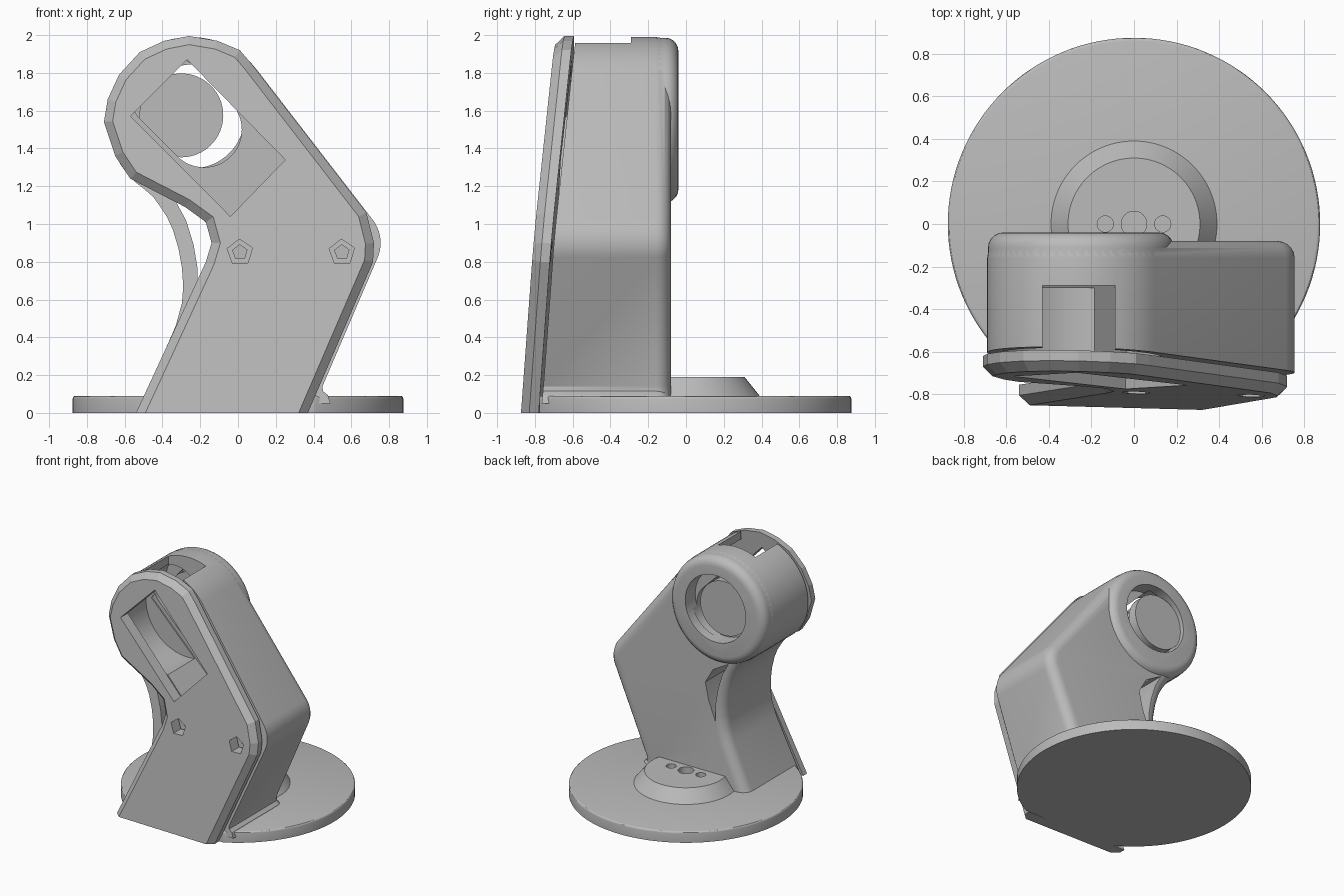
import bpy, bmesh, math
from mathutils import Vector

cube = bpy.data.objects.get("Cube")
if cube:
    bpy.data.objects.remove(cube, do_unlink=True)

grey = bpy.data.materials.new("plain grey")
grey.use_nodes = True
colour = (0.5, 0.5, 0.5, 1)
grey.diffuse_color = colour
grey.node_tree.nodes["Principled BSDF"].inputs["Base Color"].default_value = colour


def arc(cx, cz, r, a0, a1, n):
    """Points on an arc, angles in degrees."""
    angles = [math.radians(a0 + (a1 - a0) * i / n) for i in range(n + 1)]
    return [(cx + r * math.cos(a), cz + r * math.sin(a)) for a in angles]


def circle(cx, cz, r, n=64, turn=0):
    return arc(cx, cz, r, turn, turn + 360, n)[:-1]


def to_object(name, bm):
    bmesh.ops.recalc_face_normals(bm, faces=bm.faces)
    mesh = bpy.data.meshes.new(name)
    bm.to_mesh(mesh)
    bm.free()
    mesh.materials.append(grey)
    ob = bpy.data.objects.new(name, mesh)
    bpy.context.collection.objects.link(ob)
    return ob


def lean(x, z):
    """Slope of the front panel."""
    return 0.085 * z - 0.027 * x


def prism(name, pts, y0, y1, bevel=0, side=None, segs=1, sloped=None):
    """Extrude an xz outline along y, optionally rounding one cap's rim."""
    bm = bmesh.new()
    a = [bm.verts.new((x, y0, z)) for x, z in pts]
    b = [bm.verts.new((x, y1, z)) for x, z in pts]
    bm.faces.new(a)
    bm.faces.new(b[::-1])
    for i in range(len(pts)):
        j = (i + 1) % len(pts)
        bm.faces.new((a[i], b[i], b[j], a[j]))
    bmesh.ops.recalc_face_normals(bm, faces=bm.faces)
    if bevel:
        low = min(z for x, z in pts)
        rim = [e for e in bm.edges
               if all(abs(v.co.y - side) < 1e-4 for v in e.verts)
               and not all(abs(v.co.z - low) < 1e-4 for v in e.verts)]
        bmesh.ops.bevel(bm, geom=rim, offset=bevel, segments=segs,
                        profile=0.5, affect='EDGES', clamp_overlap=False)
    for v in bm.verts:
        if sloped == "all" or (sloped == "front" and v.co.y < y0 + 1e-3):
            v.co.y += lean(v.co.x, v.co.z)
    return to_object(name, bm)


def disc(name, x, y, z0, z1, r0, r1, n=96):
    """Upright cylinder or cone."""
    bm = bmesh.new()
    bmesh.ops.create_cone(bm, cap_ends=True, segments=n, radius1=r0,
                          radius2=r1, depth=z1 - z0)
    bmesh.ops.translate(bm, verts=bm.verts, vec=Vector((x, y, (z0 + z1) / 2)))
    return to_object(name, bm)


def boolean(ob, other, op='DIFFERENCE'):
    other.hide_render = True
    mod = ob.modifiers.new("cut", 'BOOLEAN')
    mod.object, mod.operation, mod.solver = other, op, 'EXACT'
    bpy.context.view_layer.objects.active = ob
    bpy.ops.object.modifier_apply(modifier=mod.name)
    bpy.data.objects.remove(other, do_unlink=True)


def smooth(ob):
    bpy.ops.object.select_all(action='DESELECT')
    ob.select_set(True)
    bpy.context.view_layer.objects.active = ob
    bpy.ops.object.shade_smooth_by_angle(angle=math.radians(30))


HEAD = (-0.25, 1.55)
window = [(-0.27, 1.87), (0.25, 1.34), (-0.04, 1.04), (-0.57, 1.57)]
screws = [(0.01, 0.85), (0.55, 0.85)]

# Arm housing: round head, bent elbow, curved strut on the inner side
outline = arc(*HEAD, 0.44, 37.7, 235, 36)
outline += [(-0.45, 1.145), (-0.41, 1.09), (-0.375, 1.035), (-0.345, 0.97),
            (-0.315, 0.87), (-0.297, 0.77), (-0.29, 0.67), (-0.297, 0.58),
            (-0.33, 0.46), (-0.51, 0.05), (0.49, 0.05), (0.475, 0.095),
            (0.45, 0.115), (0.447, 0.14)]
outline += arc(0.555, 0.9, 0.2, -23, 37.7, 12)
housing = prism("arm_housing", outline, -0.755, -0.08, 0.08, -0.08, 5, "front")
boolean(housing, prism("head_boss", circle(*HEAD, 0.436, 72), -0.4, -0.04,
                       0.07, -0.04, 5), 'UNION')

# Openings in the housing
gap = [(-0.33, 1.12), (-0.275, 1.02), (-0.235, 0.89), (-0.215, 0.77),
       (-0.212, 0.62), (-0.15, 0.78), (-0.12, 0.92), (-0.19, 1.04)]
mid = Vector((-0.16, 1.455))
pocket = [tuple(mid + (Vector(p) - mid) * 1.03) for p in window]
slot = arc(-0.18, 1.5, 0.2, -135, 45, 24) + arc(-0.37, 1.69, 0.2, 45, 225, 24)
for pts, y0, y1 in [(gap, -1, 0.1),
                    (circle(*HEAD, 0.38), -1, -0.3),
                    (pocket, -1, -0.29),
                    (slot, -0.4, -0.12),
                    (circle(-0.24, 1.57, 0.275), -0.17, 0.1),
                    ([(-0.43, 1.7), (-0.09, 1.7), (-0.09, 2.2), (-0.43, 2.2)],
                     -1, -0.29)]:
    boolean(housing, prism("cutter", pts, y0, y1))
for x, z in screws:
    boolean(housing, prism("cutter", circle(x, z, 0.04, 5, 20), -1, -0.45))
smooth(housing)

# Round plate set in the back opening
hub = prism("hub_plate", circle(-0.3, 1.575, 0.222), -0.15, -0.075)
smooth(hub)

# Sloped front cover with chamfered rim, window and screw holes
panel = [(-0.54, 0), (-0.17, 0.8), (-0.14, 0.9), (-0.17, 1.01), (-0.28, 1.09),
         (-0.57, 1.24), (-0.65, 1.36), (-0.71, 1.54), (-0.69, 1.66),
         (-0.63, 1.79), (-0.52, 1.91), (-0.39, 1.97), (-0.26, 1.995),
         (-0.11, 1.97), (0.01, 1.92), (0.07, 1.85), (0.68, 1.06),
         (0.72, 0.9), (0.715, 0.8), (0.37, 0)]
cover = prism("front_cover", panel, -0.865, -0.77, 0.045, -0.865, 1, "all")
boolean(cover, prism("cutter", window, -1, -0.3))
for x, z in screws:
    boolean(cover, prism("cutter", circle(x, z, 0.07, 5, 20), -1, -0.3))

# Base disc, cut flat behind the cover
base = disc("base_disc", 0, 0, 0, 0.09, 0.875, 0.875, 128)
bm = bmesh.new()
bm.from_mesh(base.data)
rim = [e for e in bm.edges if all(v.co.z > 0.08 for v in e.verts)]
bmesh.ops.bevel(bm, geom=rim, offset=0.015, segments=3, profile=0.5, affect='EDGES')
cut = bmesh.ops.bisect_plane(bm, geom=bm.verts[:] + bm.edges[:] + bm.faces[:],
                             plane_co=(0, -0.775, 0), plane_no=(0, -1, 0),
                             clear_outer=True)
bmesh.ops.holes_fill(bm, edges=[e for e in bm.edges if e.is_boundary])
bm.to_mesh(base.data)
bm.free()
smooth(base)

# Conical boss with a large centre hole and two screw holes
boss = disc("base_boss", 0, 0, 0.07, 0.19, 0.406, 0.31)
for x, r in [(-0.135, 0.038), (0, 0.06), (0.135, 0.038)]:
    boolean(boss, disc("cutter", x, 0, 0.1, 0.3, r, r, 32))
smooth(boss)
